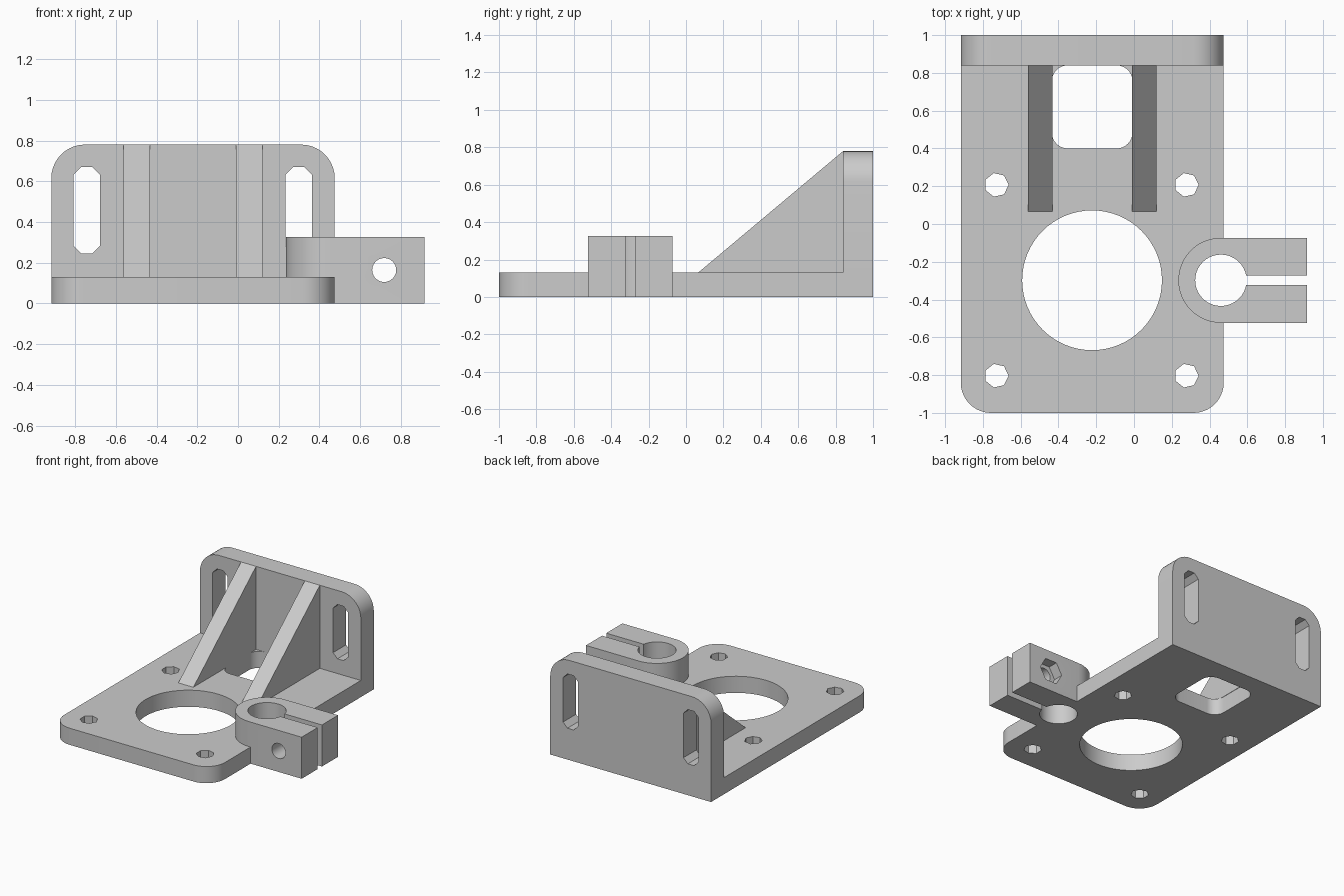
import bpy, bmesh
from math import pi, sin, cos
from mathutils import Vector

if "Cube" in bpy.data.objects:
    bpy.data.objects.remove(bpy.data.objects["Cube"], do_unlink=True)

GREY = (0.6, 0.6, 0.6, 1)
grey = bpy.data.materials.new("light grey")
grey.use_nodes = True
grey.diffuse_color = GREY
grey.node_tree.nodes["Principled BSDF"].inputs["Base Color"].default_value = GREY

# Main dimensions
LEFT, RIGHT, MID = -0.917, 0.475, -0.222
BASE, TOP, WALL_Y = 0.13, 0.78, 0.84
BORE_Y = -0.298
CLAMP_X, CLAMP_R, CLAMP_END, CLAMP_TOP = 0.46, 0.225, 0.917, 0.325
BOLT_X, BOLT_Z = 0.718, 0.164


def arc(cx, cy, r, start, end, n):
    """Points on an arc, both ends included."""
    return [(cx + r * cos(start + (end - start) * i / n),
             cy + r * sin(start + (end - start) * i / n)) for i in range(n + 1)]


def circle(cx, cy, r, n):
    return arc(cx, cy, r, 0, 2 * pi, n)[:-1]


def rounded_rect(x0, x1, y0, y1, low_r, high_r, n=10):
    """Rectangle outline with separate radii for the low and high corners."""
    pts = []
    for k, (x, y, r) in enumerate(((x1, y1, high_r), (x0, y1, high_r),
                                   (x0, y0, low_r), (x1, y0, low_r))):
        if r == 0:
            pts.append((x, y))
        else:
            cx = x - r if x == x1 else x + r
            cy = y - r if y == y1 else y + r
            pts += arc(cx, cy, r, k * pi / 2, (k + 1) * pi / 2, n)
    return pts


def prism(name, outline, axis, a, b):
    """Extrude an outline along an axis from a to b."""
    place = {"x": lambda p, d: (d, p[0], p[1]),
             "y": lambda p, d: (p[0], d, p[1]),
             "z": lambda p, d: (p[0], p[1], d)}[axis]
    bm = bmesh.new()
    face = bm.faces.new([bm.verts.new(place(p, a)) for p in outline])
    out = bmesh.ops.extrude_face_region(bm, geom=[face])
    moved = [v for v in out["geom"] if isinstance(v, bmesh.types.BMVert)]
    shift = Vector(place((0, 0), b - a))
    bmesh.ops.translate(bm, verts=moved, vec=shift)
    bmesh.ops.recalc_face_normals(bm, faces=bm.faces)
    mesh = bpy.data.meshes.new(name)
    bm.to_mesh(mesh)
    bm.free()
    mesh.materials.append(grey)
    obj = bpy.data.objects.new(name, mesh)
    bpy.context.collection.objects.link(obj)
    return obj


def cut(obj, outline, axis, a, b):
    """Subtract a prism from an object and bake the result."""
    cutter = prism("cutter", outline, axis, a, b)
    cutter.hide_render = True
    mod = obj.modifiers.new("cut", "BOOLEAN")
    mod.operation, mod.solver, mod.object = "DIFFERENCE", "EXACT", cutter
    graph = bpy.context.evaluated_depsgraph_get()
    baked = bpy.data.meshes.new_from_object(obj.evaluated_get(graph))
    obj.modifiers.clear()
    obj.data = baked
    bpy.data.objects.remove(cutter, do_unlink=True)


# Base plate with bore, window and screw holes
plate = prism("base_plate", rounded_rect(LEFT, RIGHT, -1, 1, 0.16, 0), "z", 0, BASE)
cut(plate, circle(MID, BORE_Y, 0.37, 64), "z", -1, 1)
cut(plate, rounded_rect(-0.435, -0.008, 0.4, WALL_Y, 0.085, 0.085), "z", -1, 1)
for sx in (-1, 1):
    for sy in (-1, 1):
        cut(plate, circle(MID - 0.003 + sx * 0.503, BORE_Y + sy * 0.505, 0.064, 7), "z", -1, 1)

# Rod clamp outline: half circle running into a straight block
clamp_outline = arc(CLAMP_X, BORE_Y, CLAMP_R, pi / 2, 3 * pi / 2, 24)
clamp_outline += [(CLAMP_END, BORE_Y - CLAMP_R), (CLAMP_END, BORE_Y + CLAMP_R)]
cut(plate, clamp_outline, "z", -1, 1)

# Rod clamp with rod hole, slit, bolt hole and nut pocket
clamp = prism("rod_clamp", clamp_outline, "z", 0, CLAMP_TOP)
cut(clamp, circle(CLAMP_X, BORE_Y, 0.136, 40), "z", -1, 1)
cut(clamp, rounded_rect(CLAMP_X, 1, BORE_Y - 0.026, BORE_Y + 0.026, 0, 0), "z", -1, 1)
cut(clamp, circle(BOLT_X, BOLT_Z, 0.059, 24), "y", -1, 0.5)
cut(clamp, circle(BOLT_X, BOLT_Z, 0.1, 6), "y", BORE_Y + CLAMP_R - 0.08, 0.5)

# Back wall with two upright slots
wall = prism("back_wall", rounded_rect(LEFT, RIGHT, BASE, TOP, 0, 0.165), "y", WALL_Y, 1)
for side in (-1, 1):
    x = MID + side * 0.521
    slot = arc(x, 0.605, 0.07, pi / 8, 7 * pi / 8, 3) + arc(x, 0.31, 0.07, 9 * pi / 8, 15 * pi / 8, 3)
    cut(wall, slot, "y", 0, 2)

# Triangular ribs
rib_outline = [(0.065, BASE), (WALL_Y, BASE), (WALL_Y, TOP)]
ribs = [prism(name, rib_outline, "x", x, x + 0.13)
        for name, x in (("right_rib", -0.562), ("left_rib", -0.01))]

# Smooth the curved surfaces, keep edges crisp
for obj in (plate, clamp, wall):
    bpy.ops.object.select_all(action="DESELECT")
    obj.select_set(True)
    bpy.context.view_layer.objects.active = obj
    bpy.ops.object.shade_smooth_by_angle()
